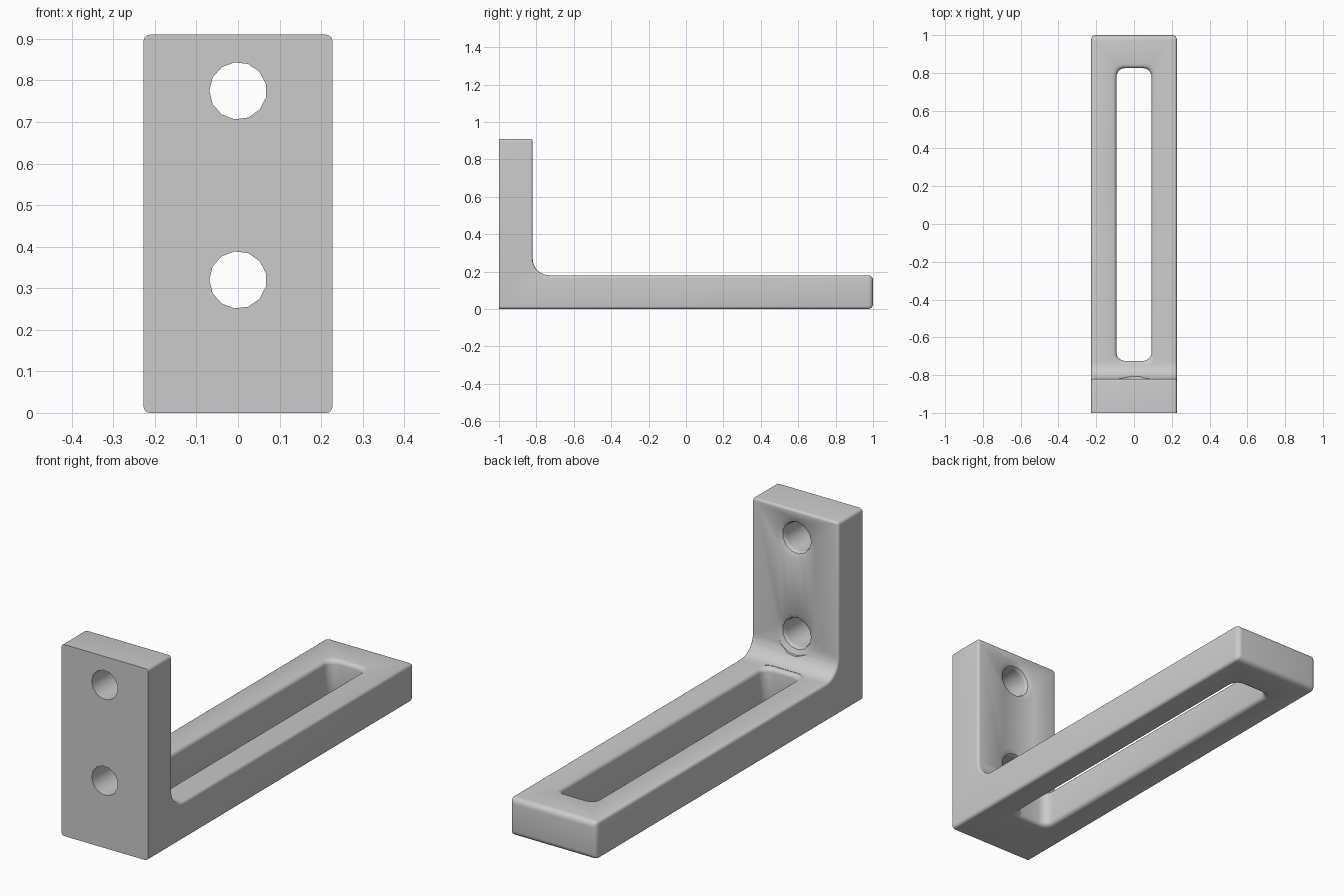
import bpy, bmesh
from math import sin, cos, pi

cube = bpy.data.objects.get("Cube")
if cube:
    bpy.data.objects.remove(cube)

grey = bpy.data.materials.new("light grey")
grey.use_nodes = True
color = (0.6, 0.6, 0.6, 1)
grey.diffuse_color = color
grey.node_tree.nodes["Principled BSDF"].inputs["Base Color"].default_value = color

W, H, T = 0.227, 0.91, 0.18      # half width, plate height, thickness
BACK = -1 + T                    # rear face of the plate


def arc(cx, cy, r, start, end, n):
    return [(cx + r * cos(start + (end - start) * i / n),
             cy + r * sin(start + (end - start) * i / n)) for i in range(n + 1)]


def loft(name, rings):
    """Closed solid through a list of equal rings of 3D points."""
    bm = bmesh.new()
    loops = [[bm.verts.new(p) for p in ring] for ring in rings]
    n = len(loops[0])
    for a, b in zip(loops, loops[1:]):
        for i in range(n):
            j = (i + 1) % n
            bm.faces.new((a[i], a[j], b[j], b[i]))
    bm.faces.new(loops[0][::-1])
    bm.faces.new(loops[-1])
    bmesh.ops.recalc_face_normals(bm, faces=bm.faces)
    mesh = bpy.data.meshes.new(name)
    bm.to_mesh(mesh)
    bm.free()
    mesh.materials.append(grey)
    obj = bpy.data.objects.new(name, mesh)
    bpy.context.collection.objects.link(obj)
    return obj


# L-shaped body with a filleted inner corner
R = 0.09
profile = [(-1, 0), (1, 0), (1, T)]
profile += arc(BACK + R, T + R, R, 1.5 * pi, pi, 8)
profile += [(BACK, H), (-1, H)]
body = loft("wall_bracket", [[(x, y, z) for y, z in profile] for x in (-W, W)])

# Rounded edges: large on the arm tip, small elsewhere, none around the wall face
weights = body.data.attributes.new("bevel_weight_edge", 'FLOAT', 'EDGE')
for e in body.data.edges:
    a, b = (body.data.vertices[i].co for i in e.vertices)
    d = b - a
    along_x = abs(d.x) > 0.1
    w = 0.05
    if a.y < -0.99 and b.y < -0.99:
        w = 0
    elif a.y > 0.99 and b.y > 0.99:
        w = 0.088 if along_x else 0.08
    elif along_x:
        w = 0.04 if a.z > H - 0.01 else 0
    elif abs(a.y - BACK) < 0.01 and abs(b.y - BACK) < 0.01:
        w = 0.04
    weights.data[e.index].value = w / 0.1
bevel = body.modifiers.new("round_edges", 'BEVEL')
bevel.limit_method = 'WEIGHT'
bevel.width = 0.1
bevel.segments = 6


def cut(cutter):
    cutter.hide_render = True
    cutter.hide_set(True)
    mod = body.modifiers.new(cutter.name, 'BOOLEAN')
    mod.object = cutter
    mod.operation = 'DIFFERENCE'
    mod.solver = 'EXACT'


# Long slot through the arm, with softened rims
def slot_ring(z, grow):
    hx, y0, y1, r = 0.093 + grow, -0.725 - grow, 0.825 + grow, 0.045
    pts = []
    for k, (cx, cy) in enumerate([(hx - r, y1 - r), (r - hx, y1 - r),
                                  (r - hx, y0 + r), (hx - r, y0 + r)]):
        pts += arc(cx, cy, r, k * pi / 2, (k + 1) * pi / 2, 5)
    return [(x, y, z) for x, y in pts]


S = 0.02
flare = [(S * (1 - cos(t * pi / 8)), S * (1 - sin(t * pi / 8))) for t in range(5)]
levels = [(-0.1, S)] + [(d, g) for d, g in flare]
levels += [(T - d, g) for d, g in reversed(flare)] + [(T + 0.1, S)]
cut(loft("slot_cutter", [slot_ring(z, g) for z, g in levels]))

# Two screw holes, flared at the rear of the plate
for name, z in (("lower", 0.32), ("upper", 0.775)):
    steps = [(-1.1, 0.069)]
    steps += [(BACK - 0.03 * cos(t * pi / 8), 0.069 + 0.03 * (1 - cos(t * pi / 8)) if t == 0
               else 0.069 + 0.03 * (1 - (1 - (1 - cos(t * pi / 8)) ** 2) ** 0.5)) for t in range(5)]
    steps += [(-0.7, 0.099)]
    cut(loft(name + "_hole_cutter",
             [[(x, y, cz) for x, cz in arc(0, z, r, pi, 3 * pi, 13)[:-1]] for y, r in steps]))

# Bake the modifiers and shade smoothly
bpy.context.view_layer.update()
result = bpy.data.meshes.new_from_object(body.evaluated_get(bpy.context.evaluated_depsgraph_get()))
body.modifiers.clear()
body.data = result
for obj in [o for o in bpy.data.objects if o.name.endswith("_cutter")]:
    bpy.data.objects.remove(obj)
bpy.ops.object.select_all(action='DESELECT')
body.select_set(True)
bpy.context.view_layer.objects.active = body
bpy.ops.object.shade_smooth_by_angle(angle=0.6)
